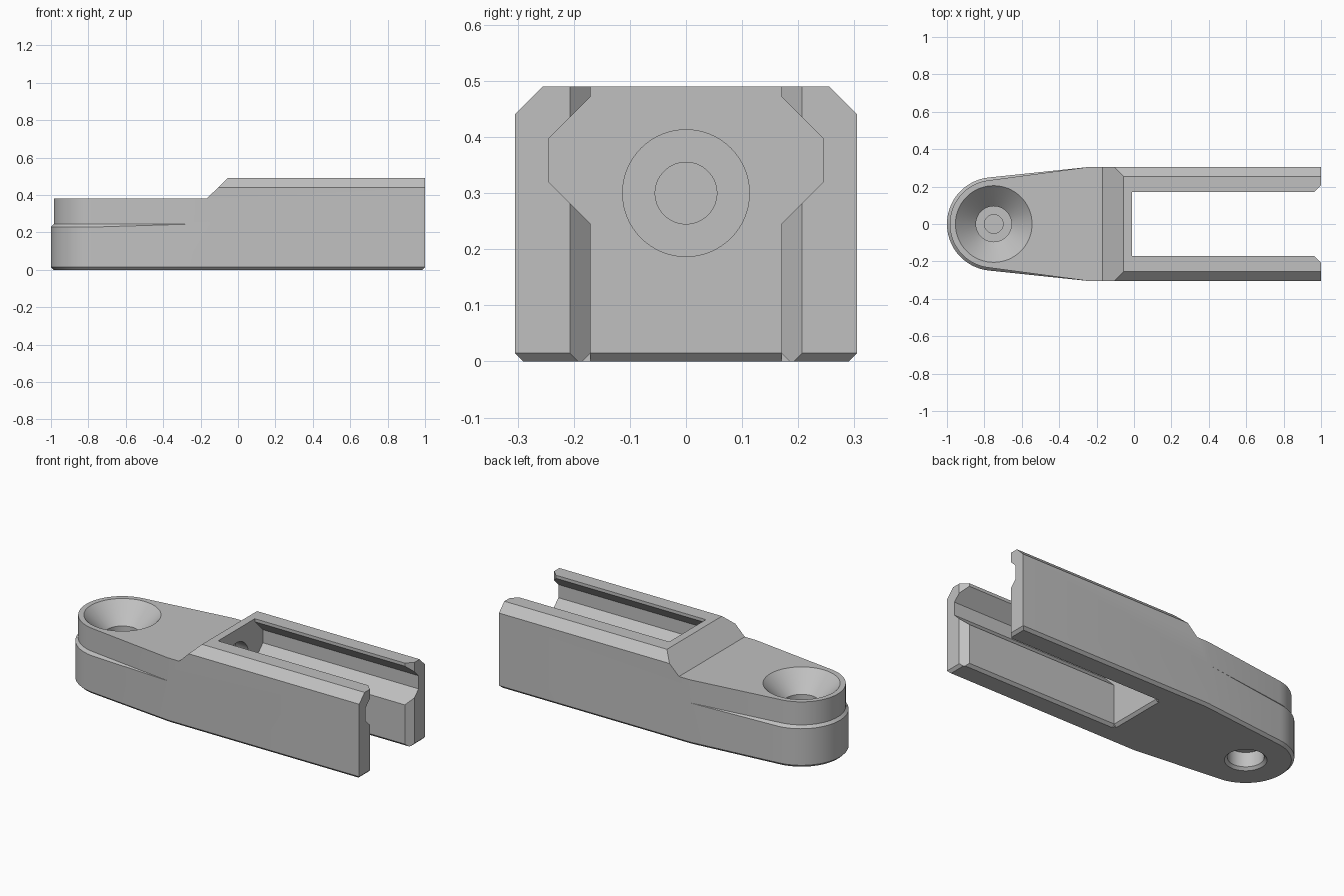
import bpy, bmesh, math
from mathutils import Matrix

cube = bpy.data.objects.get("Cube")
if cube:
    bpy.data.objects.remove(cube, do_unlink=True)

gray = bpy.data.materials.new("plain_gray")
gray.use_nodes = True
gray.diffuse_color = (0.53, 0.53, 0.53, 1)
gray.node_tree.nodes["Principled BSDF"].inputs["Base Color"].default_value = gray.diffuse_color

NOSE_X, SHOULDER_X, HALF = -0.75, -0.24, 0.305


def make(name, bm):
    bmesh.ops.remove_doubles(bm, verts=bm.verts, dist=1e-5)
    bmesh.ops.recalc_face_normals(bm, faces=bm.faces)
    mesh = bpy.data.meshes.new(name)
    bm.to_mesh(mesh)
    bm.free()
    mesh.materials.append(gray)
    ob = bpy.data.objects.new(name, mesh)
    bpy.context.collection.objects.link(ob)
    return ob


def loft(name, rings):
    """Closed solid through rings of equal length."""
    bm = bmesh.new()
    rows = [[bm.verts.new(p) for p in ring] for ring in rings]
    n = len(rows[0])
    for a, b in zip(rows, rows[1:]):
        for i in range(n):
            j = (i + 1) % n
            bm.faces.new((a[i], a[j], b[j], b[i]))
    bm.faces.new(rows[0])
    bm.faces.new(rows[-1])
    return make(name, bm)


def prism(name, pts, axis, lo, hi):
    def place(p, t):
        q = list(p)
        q.insert(axis, t)
        return q
    return loft(name, [[place(p, t) for p in pts] for t in (lo, hi)])


def lathe(name, profile, matrix, n=64):
    """Solid of revolution from (radius, height) pairs."""
    ob = loft(name, [[(r * math.cos(2 * math.pi * i / n), r * math.sin(2 * math.pi * i / n), h)
                      for i in range(n)] for r, h in profile])
    ob.data.transform(matrix)
    return ob


def outline(radius, inset=0.0, n=48):
    """Plan of the body: round nose, tapered shoulders, straight arms."""
    s = HALF - inset
    dx = SHOULDER_X - NOSE_X
    a = math.atan2(s, dx) + math.acos(radius / math.hypot(dx, s))
    pts = []
    for i in range(n + 1):
        t = a + (2 * math.pi - 2 * a) * i / n
        pts.append((NOSE_X + radius * math.cos(t), radius * math.sin(t)))
    return pts + [(SHOULDER_X, -s), (1 - inset, -s), (1 - inset, s), (SHOULDER_X, s)]


def combine(ob, cutter, operation):
    mod = ob.modifiers.new("cut", 'BOOLEAN')
    mod.operation = operation
    mod.solver = 'EXACT'
    mod.object = cutter
    bpy.context.view_layer.objects.active = ob
    bpy.ops.object.modifier_apply(modifier=mod.name)
    bpy.data.objects.remove(cutter, do_unlink=True)


# Body: chamfered base, small ledge round the nose, slimmer upper half
low, up = outline(0.25), outline(0.235)
ledge = [(p[0], p[1], 0.245 - math.dist(p, q)) for p, q in zip(low, up)]
body = loft("bracket_body", [
    [(x, y, 0) for x, y in outline(0.235, 0.015)],
    [(x, y, 0.015) for x, y in low],
    ledge,
    [(x, y, 0.245) for x, y in up],
    [(x, y, 0.6) for x, y in up]])

# Side profile: low nose, ramp, raised arms
combine(body, prism("side_limit", [(-1.2, -0.1), (1.2, -0.1), (1.2, 0.49), (-0.055, 0.49),
                                   (-0.168, 0.38), (-1.2, 0.38)], 1, -0.5, 0.5), 'INTERSECT')

# Chamfered top edges along the arms
combine(body, prism("top_chamfers", [(-0.4, -0.1), (0.4, -0.1), (0.4, 0.345), (0.2, 0.545),
                                     (-0.2, 0.545), (-0.4, 0.345)], 0, -1.3, 1.3), 'INTERSECT')

# Slot between the arms with a groove on each side
half = [(0.205, -0.02), (0.17, 0.015), (0.17, 0.245), (0.245, 0.32),
        (0.245, 0.397), (0.17, 0.472), (0.17, 0.6)]
slot = half + [(-y, z) for y, z in reversed(half)]
combine(body, prism("slot", slot, 0, -0.01, 1.1), 'DIFFERENCE')
combine(body, prism("slot_end_chamfer", [(-0.045, -0.02), (0.05, -0.02), (0.05, 0.015),
                                         (-0.01, 0.015)], 1, -0.17, 0.17), 'DIFFERENCE')

# Flared slot mouth
combine(body, prism("slot_mouth", [(0.9, -0.1), (0.9, 0.1), (0.963, 0.17), (1.1, 0.307),
                                   (1.1, -0.307), (0.963, -0.17), (0.9, -0.1)][:-1],
                    2, -0.1, 0.7), 'DIFFERENCE')

# Countersunk hole in the nose and recess beneath it
at_nose = Matrix.Translation((NOSE_X, 0, 0))
combine(body, lathe("countersink", [(0.225, 0.4), (0.095, 0.27), (0.095, 0.18),
                                    (0.05, 0.18), (0.05, 0.165)], at_nose), 'DIFFERENCE')
combine(body, lathe("lower_recess", [(0.13, -0.02), (0.095, 0.015), (0.095, 0.1)],
                    at_nose), 'DIFFERENCE')

# Stepped bore in the end wall of the slot
along_x = Matrix.Translation((0, 0, 0.3)) @ Matrix.Rotation(math.pi / 2, 4, 'Y')
combine(body, lathe("wall_bore", [(0.113, 0.05), (0.113, -0.09), (0.055, -0.09),
                                  (0.055, -0.2)], along_x), 'DIFFERENCE')

# Smooth the round surfaces, keep edges sharp
bpy.ops.object.select_all(action='DESELECT')
body.select_set(True)
bpy.context.view_layer.objects.active = body
bpy.ops.object.shade_smooth_by_angle(angle=math.radians(25))
